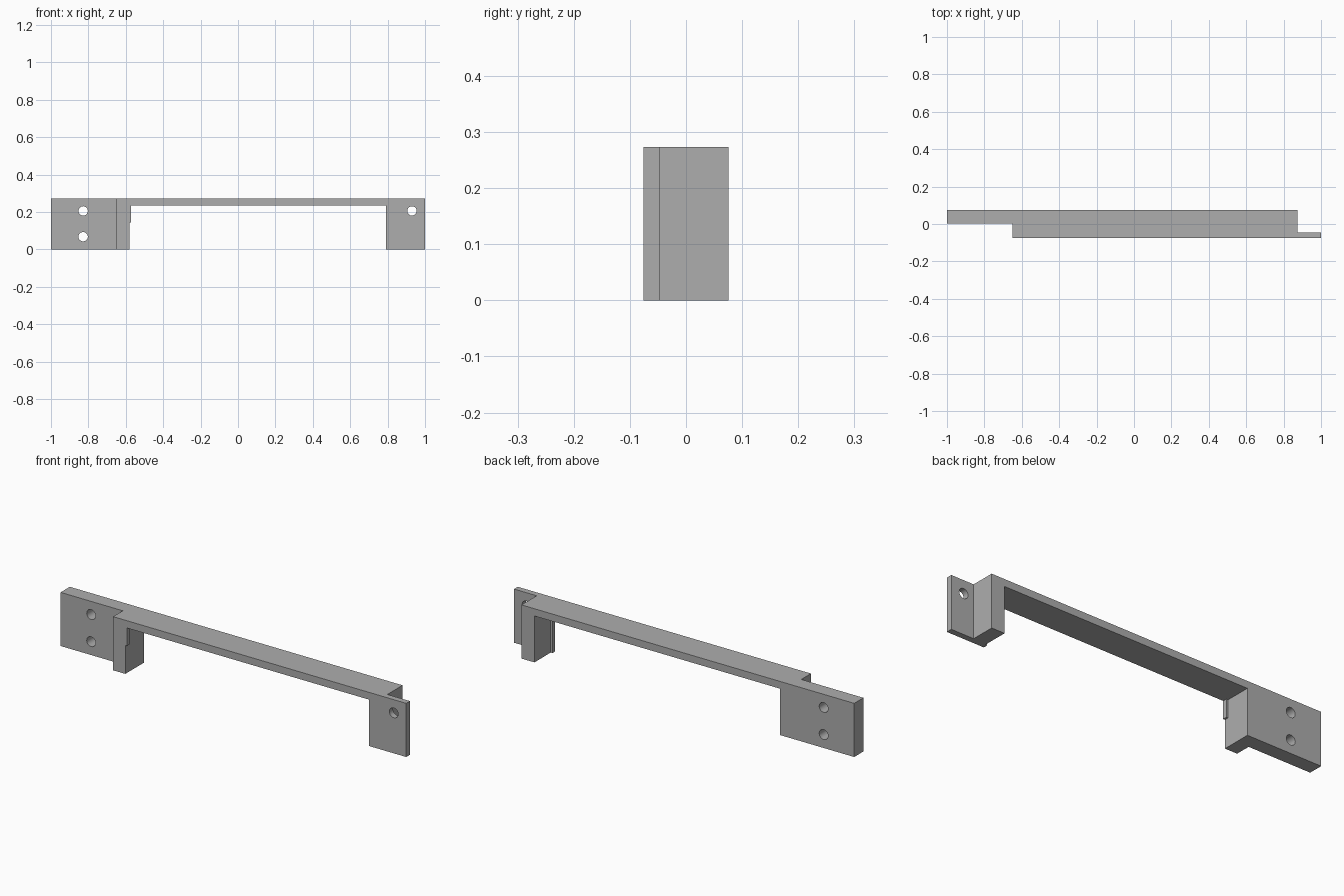
import bpy, bmesh
from mathutils import Matrix

default = bpy.data.objects.get("Cube")
if default:
    bpy.data.objects.remove(default, do_unlink=True)

H = 0.273            # total height
F, B = -0.076, 0.076  # front and back planes
BAR = 0.236          # underside of the crossbar
LIP = -0.055         # back of the thin inner lips

grey = bpy.data.materials.new("plain grey")
grey.use_nodes = True
colour = (0.42, 0.42, 0.42, 1)
grey.diffuse_color = colour
grey.node_tree.nodes["Principled BSDF"].inputs["Base Color"].default_value = colour


def finish(name, bm):
    bmesh.ops.recalc_face_normals(bm, faces=bm.faces[:])
    mesh = bpy.data.meshes.new(name)
    bm.to_mesh(mesh)
    bm.free()
    mesh.materials.append(grey)
    obj = bpy.data.objects.new(name, mesh)
    bpy.context.collection.objects.link(obj)
    return obj


def prism(name, plan, z0, z1):
    """Extrude a plan outline from z0 to z1."""
    bm = bmesh.new()
    face = bm.faces.new([bm.verts.new((x, y, z0)) for x, y in plan])
    new = bmesh.ops.extrude_face_region(bm, geom=[face])["geom"]
    verts = [v for v in new if isinstance(v, bmesh.types.BMVert)]
    bmesh.ops.translate(bm, vec=(0, 0, z1 - z0), verts=verts)
    return finish(name, bm)


def drill(x, z):
    """Cylinder along y for a screw hole."""
    bm = bmesh.new()
    turn = Matrix.Translation((x, 0, z)) @ Matrix.Rotation(1.5707963, 4, 'X')
    bmesh.ops.create_cone(bm, cap_ends=True, segments=32, radius1=0.025,
                          radius2=0.025, depth=0.5, matrix=turn)
    return finish("hole_cutter", bm)


def cut(target, cutter):
    cutter.hide_render = True
    mod = target.modifiers.new("cut", 'BOOLEAN')
    mod.operation, mod.solver, mod.object = 'DIFFERENCE', 'EXACT', cutter
    bpy.context.view_layer.objects.active = target
    bpy.ops.object.modifier_apply(modifier=mod.name)
    bpy.data.objects.remove(cutter, do_unlink=True)


# Solid bracket: rear flange, thick middle, thin front ear
bracket = prism("mounting_bracket", [
    (-1, 0.002), (-0.65, 0.002), (-0.65, F), (1, F),
    (1, -0.046), (0.873, -0.046), (0.873, B), (-1, B)], 0, H)

# Opening under the crossbar, leaving a full lip on one post
# and a short upper lip on the other
far = 0.2
cut(bracket, prism("upper_opening", [
    (-0.571, -far), (0.79, -far), (0.79, LIP), (0.80, LIP), (0.80, far),
    (-0.581, far), (-0.581, LIP), (-0.571, LIP)], -0.1, BAR))
cut(bracket, prism("lower_opening", [
    (-0.581, -far), (0.7, -far), (0.7, far), (-0.581, far)], -0.1, 0.145))

# Screw holes: two in the flange, one in the ear
for x, z in [(-0.828, 0.206), (-0.828, 0.068), (0.93, 0.206)]:
    cut(bracket, drill(x, z))

bpy.ops.object.select_all(action='DESELECT')
bracket.select_set(True)
bpy.context.view_layer.objects.active = bracket
bpy.ops.object.shade_smooth_by_angle(angle=0.6)
